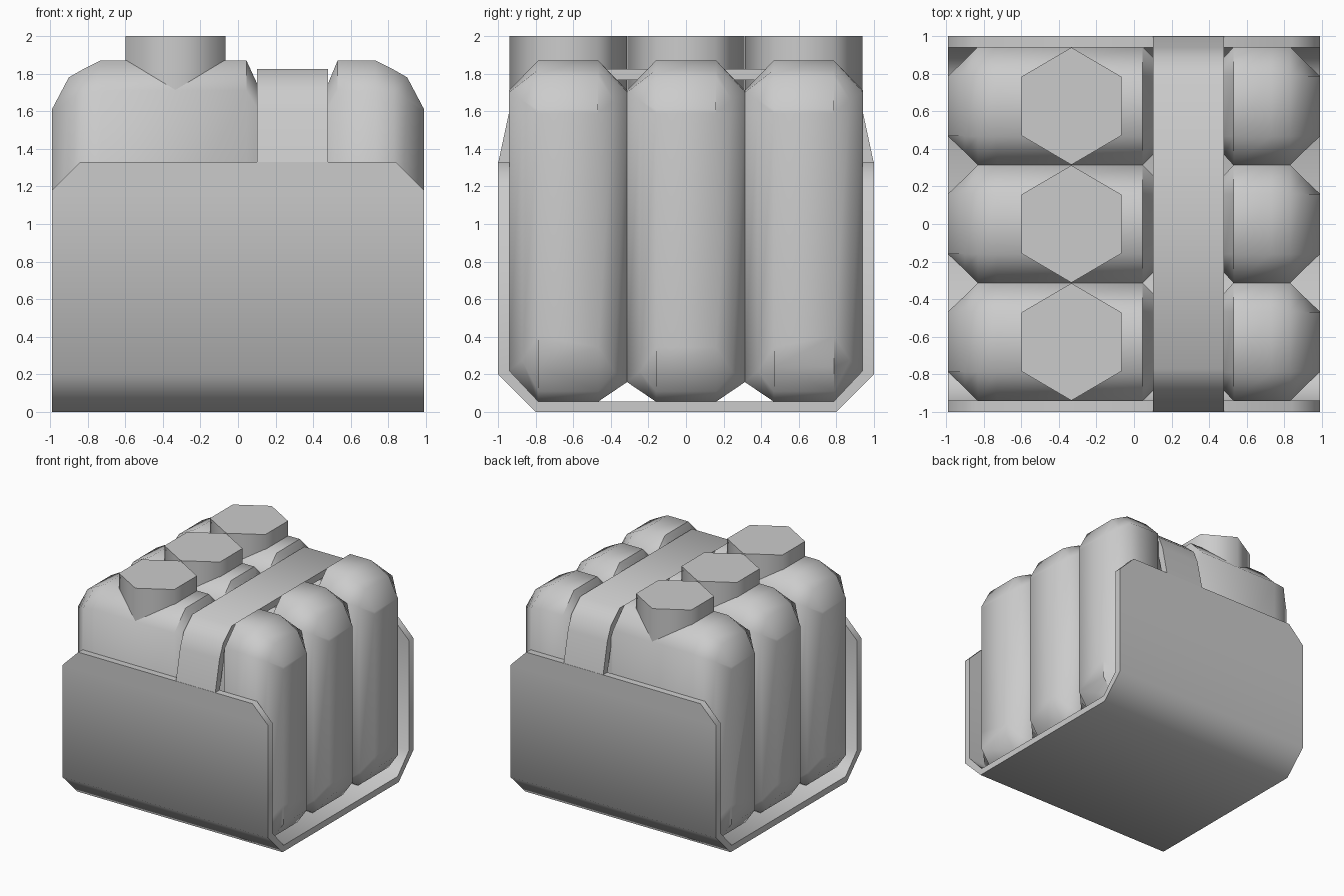
import bpy, bmesh, math

if "Cube" in bpy.data.objects:
    bpy.data.objects.remove(bpy.data.objects["Cube"], do_unlink=True)

grey = bpy.data.materials.new("plain_grey")
grey.use_nodes = True
COLOUR = (0.6, 0.6, 0.6, 1)
grey.diffuse_color = COLOUR
grey.node_tree.nodes["Principled BSDF"].inputs["Base Color"].default_value = COLOUR


def loft(name, rings, angle=50):
    """Skin a row of closed rings and cap both ends."""
    bm = bmesh.new()
    rows = [[bm.verts.new(p) for p in ring] for ring in rings]
    n = len(rows[0])
    for a, b in zip(rows, rows[1:]):
        for i in range(n):
            j = (i + 1) % n
            bm.faces.new((a[i], a[j], b[j], b[i]))
    bm.faces.new(rows[0])
    bm.faces.new(rows[-1])
    bmesh.ops.recalc_face_normals(bm, faces=bm.faces)
    mesh = bpy.data.meshes.new(name)
    bm.to_mesh(mesh)
    bm.free()
    mesh.materials.append(grey)
    obj = bpy.data.objects.new(name, mesh)
    bpy.context.collection.objects.link(obj)
    bpy.ops.object.select_all(action='DESELECT')
    obj.select_set(True)
    bpy.context.view_layer.objects.active = obj
    bpy.ops.object.shade_smooth_by_angle(angle=math.radians(angle))
    return obj


def band(name, half):
    """Strip mirrored in y; station = outer y, z, inner y, z, x min, x max."""
    full = half + [(-yo, zo, -yi, zi, a, b) for yo, zo, yi, zi, a, b in reversed(half)]
    loft(name, [[(a, yo, zo), (b, yo, zo), (b, yi, zi), (a, yi, zi)]
                for yo, zo, yi, zi, a, b in full])


# Tray with bevelled bottom and clipped upper corners
band("tray", [
    (-1, 1.33, -.94, 1.33, -.84, .84),
    (-1, 1.18, -.94, 1.18, -.99, .99),
    (-1, .2, -.94, .22, -.99, .99),
    (-.8, 0, -.785, .055, -.99, .99),
])

# Strap over the canisters
S = (.1, .48)
band("strap", [
    (-1, 1.32, -.94, 1.32, *S),
    (-.94, 1.6, -.88, 1.58, *S),
    (-.89, 1.72, -.84, 1.68, *S),
    (-.77, 1.825, -.75, 1.765, *S),
])

# Canister sections: x, half width, shoulder z, top z, bottom z
END = [(.99, .16, 1.59, 1.61, .24), (.9, .245, 1.66, 1.78, .11),
       (.83, .315, 1.70, 1.82, .055), (.73, .315, 1.71, 1.87, .055)]
GROOVE = [(.045, .315, 1.71, 1.87, .055), (.1, .26, 1.62, 1.75, .055),
          (.48, .26, 1.62, 1.75, .055), (.53, .315, 1.71, 1.87, .055)]
SECTIONS = [(-s[0], *s[1:]) for s in END] + GROOVE + END[::-1]
FLAT = .16
PITCH = .627


def section(cy, x, w, shoulder, top, bottom):
    low = [bottom + (.165 if side * cy > 0 else .105) for side in (1, -1)]
    return [(x, cy + y, z) for y, z in (
        (FLAT, top), (w, shoulder), (w, low[0]), (FLAT, bottom),
        (-FLAT, bottom), (-w, low[1]), (-w, shoulder), (-FLAT, top))]


for label, k in (("front", -1), ("middle", 0), ("back", 1)):
    cy = k * PITCH
    can = loft(label + "_canister", [section(cy, *s) for s in SECTIONS])
    # Hexagonal cap
    hexagon = [(math.sin(i * math.pi / 3) * .308, math.cos(i * math.pi / 3) * .312)
               for i in range(6)]
    loft(label + "_cap", [[(-.333 + x, cy + y, z) for x, y in hexagon]
                          for z in (1.7, 2)], 65)
